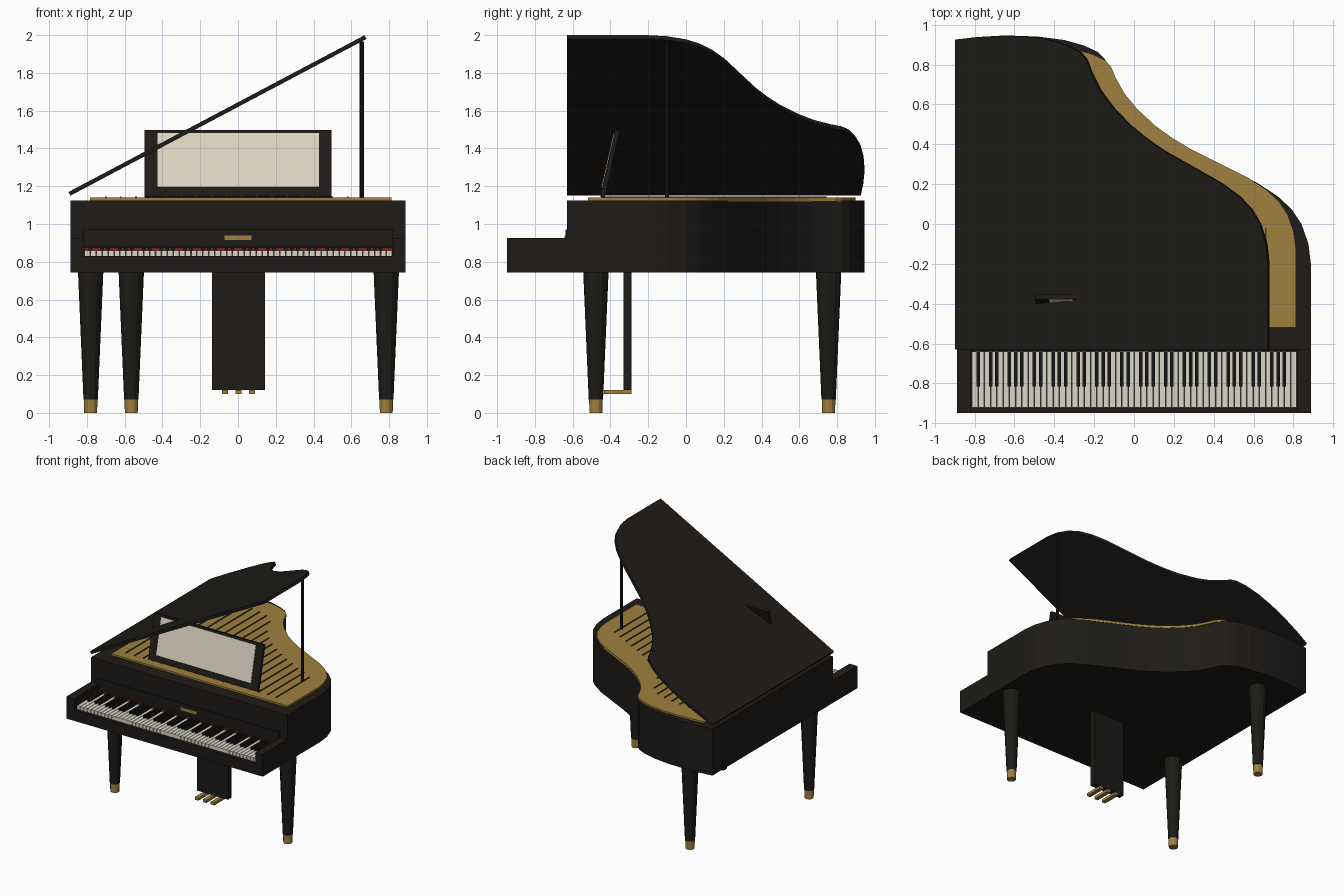
import bpy, bmesh, math
from mathutils import Matrix, Vector

if "Cube" in bpy.data.objects:
    bpy.data.objects.remove(bpy.data.objects["Cube"])


def material(name, rgb):
    m = bpy.data.materials.new(name)
    m.diffuse_color = (*rgb, 1)
    m.use_nodes = True
    m.node_tree.nodes["Principled BSDF"].inputs["Base Color"].default_value = m.diffuse_color
    return m


BLACK = material("black_lacquer", (0.013, 0.011, 0.009))
EBONY = material("ebony", (0.008, 0.008, 0.008))
BRASS = material("brass", (0.35, 0.22, 0.05))
IVORY = material("ivory", (0.70, 0.67, 0.57))
PAPER = material("paper", (0.75, 0.68, 0.55))
FELT = material("red_felt", (0.18, 0.015, 0.015))
STEEL = material("string_steel", (0.05, 0.045, 0.04))


def finish(name, bm, mat):
    bmesh.ops.recalc_face_normals(bm, faces=bm.faces)
    me = bpy.data.meshes.new(name)
    bm.to_mesh(me)
    bm.free()
    me.materials.append(mat)
    ob = bpy.data.objects.new(name, me)
    bpy.context.collection.objects.link(ob)
    return ob


def boxes(name, spans, mat):
    """One object from boxes given as (x0, x1, y0, y1, z0, z1)."""
    bm = bmesh.new()
    for x0, x1, y0, y1, z0, z1 in spans:
        mid = Vector((x0 + x1, y0 + y1, z0 + z1)) / 2
        size = Matrix.Diagonal((x1 - x0, y1 - y0, z1 - z0, 1))
        bmesh.ops.create_cube(bm, size=1, matrix=Matrix.Translation(mid) @ size)
    return finish(name, bm, mat)


def slab(name, pts, z0, z1, mat):
    """Flat outline extruded upwards."""
    bm = bmesh.new()
    face = bm.faces.new([bm.verts.new((x, y, z0)) for x, y in pts])
    ext = bmesh.ops.extrude_face_region(bm, geom=[face], use_keep_orig=True)
    top = [g for g in ext["geom"] if isinstance(g, bmesh.types.BMVert)]
    bmesh.ops.translate(bm, verts=top, vec=(0, 0, z1 - z0))
    return finish(name, bm, mat)


def cone(name, x, y, z0, z1, r0, r1, sides, mat):
    bm = bmesh.new()
    bmesh.ops.create_cone(bm, cap_ends=True, segments=sides, radius1=r0, radius2=r1,
                          depth=z1 - z0, matrix=Matrix.Translation((x, y, (z0 + z1) / 2)))
    return finish(name, bm, mat)


# Wing-shaped plan shared by case, soundboard and lid
W = 0.887
CURVE = [(W, -0.2), (0.875, -0.1), (0.84, 0.0), (0.79, 0.075), (0.72, 0.14),
         (0.62, 0.205), (0.5, 0.265), (0.4, 0.315), (0.3, 0.365), (0.2, 0.425),
         (0.1, 0.497), (0.0, 0.59), (-0.07, 0.675), (-0.12, 0.765), (-0.145, 0.825),
         (-0.18, 0.862), (-0.25, 0.895), (-0.35, 0.923), (-0.48, 0.94),
         (-0.62, 0.945), (-0.76, 0.938), (-W, 0.925)]
PLAN = [(-W, -0.63), (W, -0.63)] + CURVE


def rim_y(x):
    for (xa, ya), (xb, yb) in zip(CURVE, CURVE[1:]):
        if xb <= x <= xa and xa != xb:
            return ya + (yb - ya) * (x - xa) / (xb - xa)


# Case and soundboard
slab("case", PLAN, 0.743, 1.125, BLACK)
slab("soundboard", [(0.9 * x + 0.015, 0.9 * y + 0.047) for x, y in PLAN], 1.12, 1.139, BRASS)

# Strings
xs = [-0.70 + 0.08 * i for i in range(18)]
boxes("strings", [(x - 0.004, x + 0.004, -0.45, rim_y(x) - 0.2, 1.137, 1.145) for x in xs], STEEL)

# Raised lid, hinged on the left edge
lid = slab("lid", [(x + W, y) for x, y in PLAN], 0, 0.022, BLACK)
lid.location = (-W, 0, 1.15)
lid.rotation_euler = (0, -math.radians(27.9), 0)
cone("lid_prop", 0.655, -0.1, 1.13, 1.965, 0.011, 0.011, 8, BLACK)

# Keyboard shelf, end cheeks and fallboard
boxes("keybed", [(-W, W, -0.947, -0.63, 0.743, 0.83)], BLACK)
boxes("cheeks", [(-W, -0.817, -0.947, -0.63, 0.83, 0.925),
                 (0.82, W, -0.947, -0.63, 0.83, 0.925)], BLACK)
boxes("fallboard", [(-0.817, 0.82, -0.638, -0.625, 0.878, 0.97)], BLACK)
boxes("name_plate", [(-0.072, 0.072, -0.642, -0.63, 0.915, 0.94)], BRASS)
boxes("felt_strip", [(-0.815, 0.818, -0.643, -0.628, 0.83, 0.876)], FELT)

# 52 white keys and 36 black keys, starting on A
K0, KW = -0.813, 1.63 / 52
boxes("white_keys", [(K0 + i * KW + 0.0015, K0 + (i + 1) * KW - 0.0015, -0.92, -0.642, 0.825, 0.86)
                     for i in range(52)], IVORY)
boxes("black_keys", [(K0 + (i + 1) * KW - 0.009, K0 + (i + 1) * KW + 0.009, -0.815, -0.642, 0.85, 0.88)
                     for i in range(51) if "ABCDEFG"[i % 7] in "ACDFG"], EBONY)

# Music desk with its sheet, leaning back
desk = boxes("music_desk", [(-0.495, 0.495, -0.0125, 0.0125, -0.18, 0.18)], BLACK)
sheet = boxes("music_sheet", [(-0.427, 0.43, -0.0165, -0.01, -0.131, 0.163)], PAPER)
for ob in (desk, sheet):
    ob.location = (0, -0.403, 1.319)
    ob.rotation_euler = (-0.22, 0, 0)

# Tapered legs with brass feet
for name, x, y in (("front_left", -0.78, -0.477), ("front_right", 0.785, -0.477),
                   ("back", -0.565, 0.755)):
    cone(name + "_leg", x, y, 0.07, 0.745, 0.038, 0.067, 12, BLACK)
    cone(name + "_foot", x, y, 0, 0.075, 0.034, 0.036, 12, BRASS)

# Pedal box and three pedals
boxes("pedal_box", [(-0.138, 0.142, -0.332, -0.288, 0.12, 0.745)], BLACK)
boxes("pedals", [(x - 0.016, x + 0.016, -0.435, -0.288, 0.099, 0.121) for x in (-0.07, 0.002, 0.074)], BRASS)
